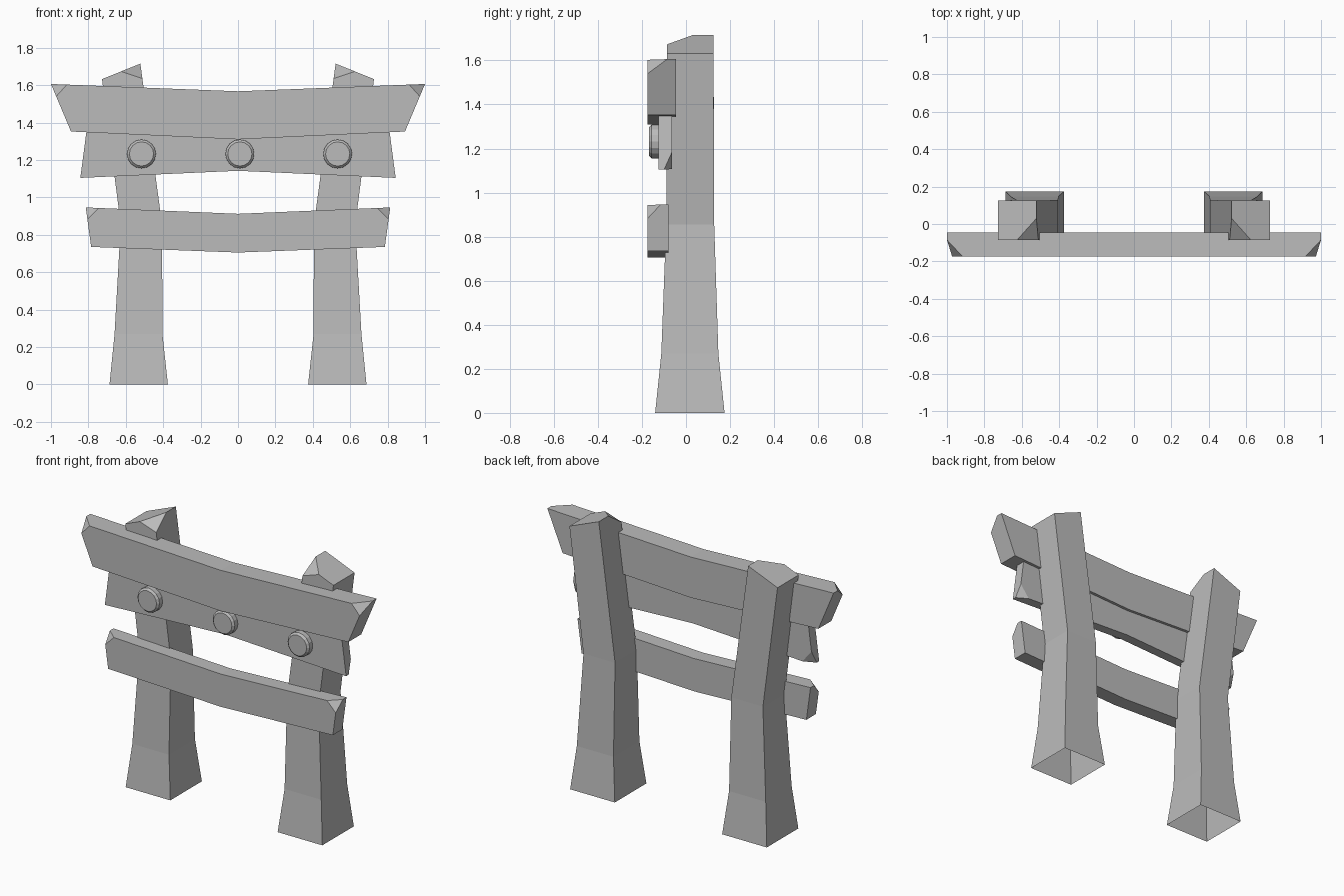
import bpy, bmesh, math
from mathutils import Vector

cube = bpy.data.objects.get("Cube")
if cube:
    bpy.data.objects.remove(cube)

stone = bpy.data.materials.new("grey_stone")
stone.use_nodes = True
GREY = (0.5, 0.5, 0.5, 1)
stone.diffuse_color = GREY
stone.node_tree.nodes["Principled BSDF"].inputs["Base Color"].default_value = GREY


def finish(bm, name, mirror=True):
    mesh = bpy.data.meshes.new(name)
    bm.to_mesh(mesh)
    bm.free()
    mesh.materials.append(stone)
    obj = bpy.data.objects.new(name, mesh)
    bpy.context.collection.objects.link(obj)
    if mirror:
        obj.modifiers.new("mirror", "MIRROR")
    return obj


def loft(rings):
    """Closed solid through four-sided rings."""
    bm = bmesh.new()
    loops = [[bm.verts.new(p) for p in ring] for ring in rings]
    for a, b in zip(loops, loops[1:]):
        for i in range(4):
            j = (i + 1) % 4
            bm.faces.new((a[i], a[j], b[j], b[i]))
    first = bm.faces.new(loops[0])
    bm.faces.new(loops[-1])
    bmesh.ops.recalc_face_normals(bm, faces=bm.faces)
    return bm, first


def chip(bm, a, b, c, inside):
    """Slice a corner off along the plane through three points."""
    a, b, c = Vector(a), Vector(b), Vector(c)
    normal = (b - a).cross(c - a).normalized()
    if (Vector(inside) - a).dot(normal) > 0:
        normal.negate()
    cut = bmesh.ops.bisect_plane(
        bm, geom=bm.verts[:] + bm.edges[:] + bm.faces[:], dist=1e-5,
        plane_co=a, plane_no=normal, clear_outer=True)["geom_cut"]
    face = bm.faces.new([v for v in cut if isinstance(v, bmesh.types.BMVert)])
    face.normal_update()
    if face.normal.dot(normal) < 0:
        face.normal_flip()


def beam(name, y0, y1, mid, top_end, bottom_end, corner):
    """Half beam from the centre to its tip, mirrored; mid is (bottom z, top z)."""
    def ring(bottom, top):
        return [(bottom[0], y0, bottom[1]), (bottom[0], y1, bottom[1]),
                (top[0], y1, top[1]), (top[0], y0, top[1])]
    bm, inner = loft([ring((0, mid[0]), (0, mid[1])), ring(bottom_end, top_end)])
    chip(bm, *corner, inside=(0, (y0 + y1) / 2, sum(mid) / 2))
    bmesh.ops.delete(bm, geom=[inner], context="FACES")
    finish(bm, name)


# Flared posts, bent outward, with sloping chipped tops and open undersides
sections = [(0.375, 0.687, -0.14, 0.175, 0, 0),
            (0.404, 0.66, -0.112, 0.147, 0.27, 0.27),
            (0.406, 0.627, -0.09, 0.128, 0.855, 0.855),
            (0.522, 0.727, -0.086, 0.125, 1.715, 1.632)]
post, underside = loft([[(xi, yf, zi), (xo, yf, zo), (xo, yb, zo), (xi, yb, zi)]
                        for xi, xo, yf, yb, zi, zo in sections])
chip(post, (0.625, -0.086, 1.673), (0.511, -0.086, 1.635), (0.522, 0.03, 1.715),
     inside=(0.52, 0, 0.9))
bmesh.ops.delete(post, geom=[underside], context="FACES")
finish(post, "posts")

# Sagging upper beam
beam("upper_beam", -0.175, -0.045, (1.31, 1.567), (1.0, 1.606), (0.893, 1.352),
     ((0.915, -0.175, 1.603), (0.966 + 0.019, -0.175, 1.525), (1.0, -0.085, 1.606)))

# Middle beam, chipped at the back lower corners
beam("middle_beam", -0.125, -0.063, (1.142, 1.325), (0.81, 1.355), (0.843, 1.104),
     ((0.77, -0.063, 1.107), (0.832, -0.063, 1.185), (0.843, -0.1, 1.104)))

# Lower beam
beam("lower_beam", -0.175, -0.08, (0.705, 0.912), (0.814, 0.946), (0.785, 0.735),
     ((0.745, -0.175, 0.943), (0.805, -0.175, 0.882), (0.814, -0.115, 0.946)))

# Round pegs with bevelled rims
for side, x in (("right", -0.516), ("centre", 0.01), ("left", 0.533)):
    bm = bmesh.new()
    bmesh.ops.create_cone(bm, cap_ends=True, segments=16, radius1=0.077,
                          radius2=0.077, depth=0.06)
    rim = [e for e in bm.edges if all(v.co.z > 0 for v in e.verts)]
    bmesh.ops.bevel(bm, geom=rim, offset=0.012, segments=1, affect="EDGES")
    peg = finish(bm, side + "_peg", mirror=False)
    peg.rotation_euler = (math.pi / 2, 0, 0)
    peg.location = (x, -0.138, 1.232)
